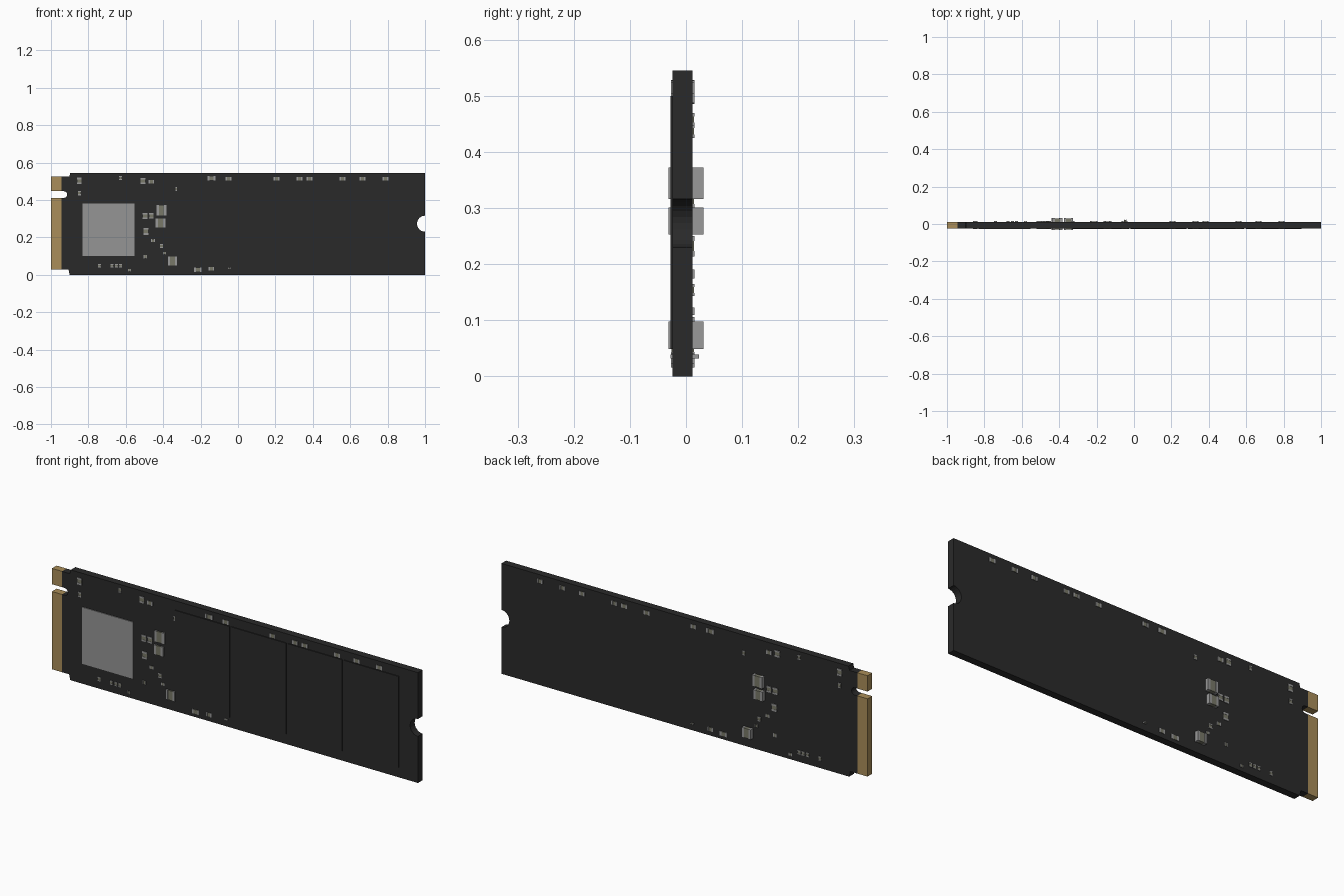
import bpy, bmesh, math

if "Cube" in bpy.data.objects:
    bpy.data.objects.remove(bpy.data.objects["Cube"])

def mat(name, r, g, b):
    m = bpy.data.materials.new(name)
    m.diffuse_color = (r, g, b, 1)
    m.use_nodes = True
    m.node_tree.nodes["Principled BSDF"].inputs["Base Color"].default_value = m.diffuse_color
    return m

BOARD = mat("board_black", .023, .023, .023)
CHIP = mat("chip_black", .023, .023, .023)
GREY = mat("controller_grey", .30, .30, .30)
GOLD = mat("contact_gold", .40, .27, .10)
TERM = mat("terminal_silver", .32, .32, .32)
BODY = mat("capacitor_olive", .19, .19, .14)

Y0, Y1 = -.024, .012          # front and back of the board

def prism(name, pts, y0, y1, material):
    """Extrude an x-z outline from y0 to y1."""
    bm = bmesh.new()
    f = bm.faces.new([bm.verts.new((x, y0, z)) for x, z in pts])
    r = bmesh.ops.extrude_face_region(bm, geom=[f])
    for v in r["geom"]:
        if isinstance(v, bmesh.types.BMVert):
            v.co.y = y1
    bmesh.ops.recalc_face_normals(bm, faces=bm.faces[:])
    me = bpy.data.meshes.new(name)
    bm.to_mesh(me)
    bm.free()
    me.materials.append(material)
    ob = bpy.data.objects.new(name, me)
    bpy.context.collection.objects.link(ob)
    return ob

def rect(x0, x1, z0, z1):
    return [(x0, z0), (x1, z0), (x1, z1), (x0, z1)]

def arc(cx, cz, r, a0, a1, n=12):
    return [(cx + r * math.cos(math.radians(a0 + (a1 - a0) * i / n)),
             cz + r * math.sin(math.radians(a0 + (a1 - a0) * i / n))) for i in range(n + 1)]

# circuit board with screw notch, stepped edge and key slot
GX = -.945
outline = [(-.9, 0), (1, 0)]
outline += arc(1, .273, .043, 270, 90)
outline += [(1, .545), (-.897, .545)]
outline += [(-.902, .525), (GX, .525), (GX, .447)]
outline += arc(-.931, .429, .018, 90, -90, 8)
outline += [(GX, .411), (GX, .027), (-.906, .027)]
prism("circuit_board", outline, Y0, Y1, BOARD)

# gold edge contacts either side of the slot
prism("edge_contacts_long", rect(-1, GX, .027, .411), Y0, Y1, GOLD)
prism("edge_contacts_short", rect(-1, GX, .447, .525), Y0, Y1, GOLD)

# controller and four memory chips
prism("controller_chip", rect(-.832, -.553, .10, .38), -.028, Y0, GREY)
for i in range(4):
    x = -.325 + i * .3075
    prism(f"memory_chip_{i + 1}", rect(x, x + .299, .05, .50), -.028, Y0, CHIP)

# small parts run through the board: x, z, width, height
SMALL = [
    (-.848, .502, .024, .034), (-.848, .437, .016, .024), (-.628, .517, .014, .022),
    (-.508, .502, .026, .032), (-.463, .497, .03, .02), (-.326, .458, .016, .022),
    (-.142, .516, .042, .022), (-.497, .315, .026, .032), (-.463, .315, .024, .03),
    (-.492, .232, .026, .036), (-.455, .182, .022, .016), (-.409, .154, .018, .022),
    (-.393, .116, .018, .014), (-.495, .097, .018, .018), (-.58, .025, .018, .014),
    (-.214, .027, .04, .022), (-.142, .032, .03, .02)]
SMALL += [(x, .514, .032, .02) for x in (-.05, .206, .329, .382, .559, .666, .789)]
SMALL += [(x, .048, .015, .02) for x in (-.741, -.674, -.65, -.628)]
LARGE = [(-.409, .344, .056, .056), (-.414, .277, .052, .048), (-.35, .073, .05, .049)]

def component(name, x, z, w, h, y0, y1, lengthwise):
    """Ceramic body between two metal end caps."""
    a, b = w / 2, h / 2
    d = .001
    if lengthwise:
        t = w * .25
        prism(name + "_body", rect(x - a + t, x + a - t, z - b + d, z + b - d), y0 + d, y1 - d, BODY)
        ends = [rect(x - a, x - a + t, z - b, z + b), rect(x + a - t, x + a, z - b, z + b)]
    else:
        t = h * .25
        prism(name + "_body", rect(x - a + d, x + a - d, z - b + t, z + b - t), y0 + d, y1 - d, BODY)
        ends = [rect(x - a, x + a, z - b, z - b + t), rect(x - a, x + a, z + b - t, z + b)]
    for k, e in enumerate(ends):
        prism(f"{name}_terminal_{k + 1}", e, y0, y1, TERM)

for i, (x, z, w, h) in enumerate(SMALL):
    component(f"small_capacitor_{i + 1}", x, z, w, h, -.0265, .015, w >= h)
for i, (x, z, w, h) in enumerate(LARGE):
    component(f"large_capacitor_{i + 1}", x, z, w, h, -.031, .031, True)
component("test_pin", -.046, .035, .014, .007, -.028, .023, True)
